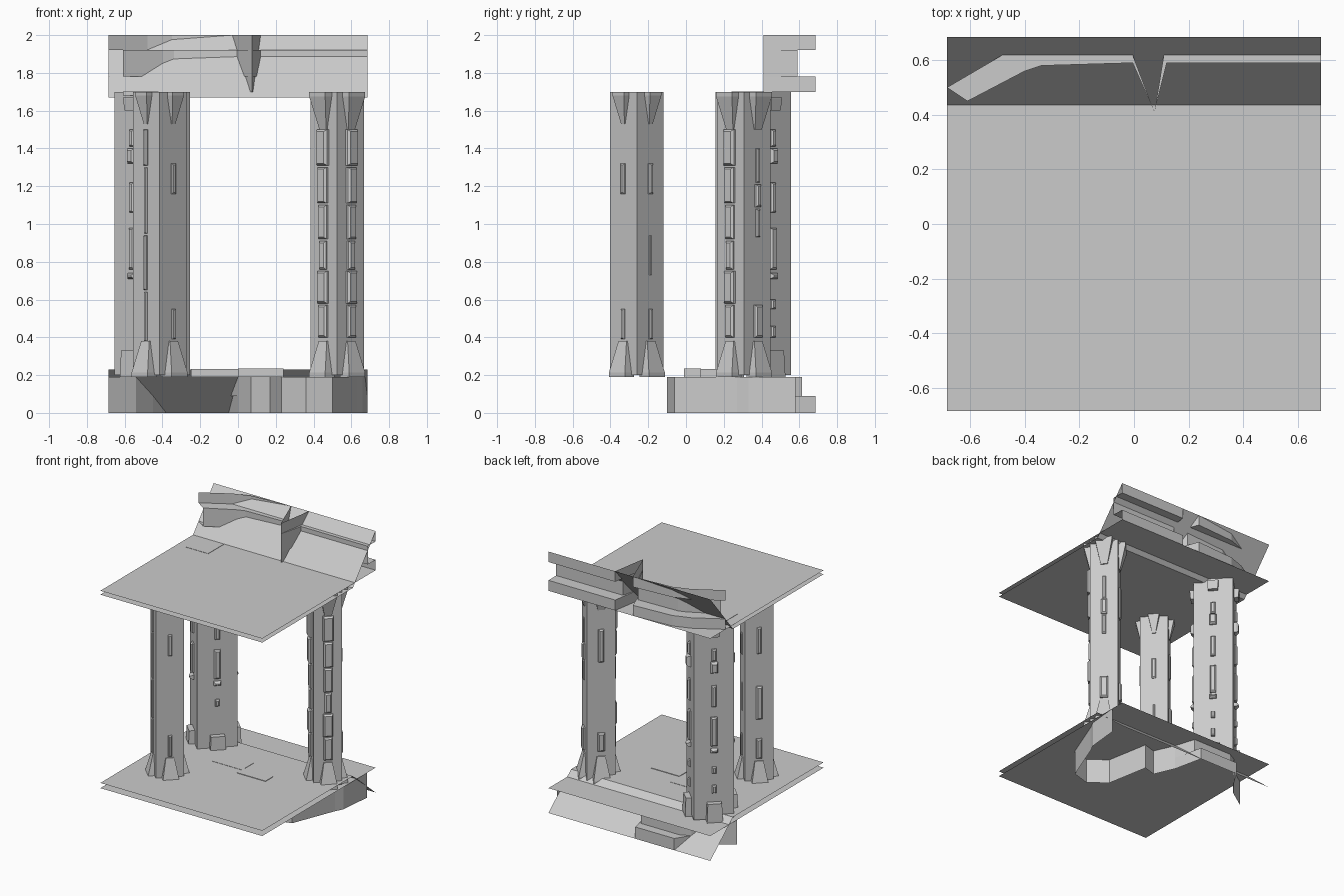
import bpy, bmesh
from math import radians
from mathutils import Vector, Matrix

if "Cube" in bpy.data.objects:
    bpy.data.objects.remove(bpy.data.objects["Cube"])

H = 0.685


def finish(name, bm, recalc=True):
    if recalc:
        bmesh.ops.recalc_face_normals(bm, faces=bm.faces[:])
    me = bpy.data.meshes.new(name)
    bm.to_mesh(me)
    bm.free()
    ob = bpy.data.objects.new(name, me)
    bpy.context.collection.objects.link(ob)
    return ob


def loft(bm, rows):
    """Skin quads between equally long rows of points."""
    vs = [[bm.verts.new(p) for p in r] for r in rows]
    for a, b in zip(vs, vs[1:]):
        for i in range(len(a) - 1):
            bm.faces.new((a[i], a[i + 1], b[i + 1], b[i]))


def solid(bm, low, high, mat=Matrix()):
    """Closed six-sided block between two four-point ends."""
    a = [bm.verts.new(mat @ Vector(p)) for p in low]
    b = [bm.verts.new(mat @ Vector(p)) for p in high]
    bm.faces.new(a[::-1])
    bm.faces.new(b)
    for i in range(4):
        j = (i + 1) % 4
        bm.faces.new((a[i], a[j], b[j], b[i]))


def ring(x0, x1, w, z):
    return [(x0, -w / 2, z), (x1, -w / 2, z), (x1, w / 2, z), (x0, w / 2, z)]


def sheet(name, profile):
    """Flat sheets across the full width following a (y, z) profile."""
    bm = bmesh.new()
    loft(bm, [[(-H, y, z), (H, y, z)] for y, z in profile])
    return finish(name, bm)


# Floor and ceiling plates, with sloping banks at the back
sheet("floor_plate", [(-H, 0.19), (H, 0.19)])
sheet("floor_with_bank", [(-H, 0.23), (0.41, 0.23), (H, 0.0)])
sheet("ceiling_plate", [(-H, 1.70), (H, 1.70)])
sheet("ceiling_with_bank", [(-H, 1.67), (0.41, 1.67), (H, 2.0)])


def wall(name, profile, paths):
    """Upright wall: profile is (path index, z)."""
    bm = bmesh.new()
    loft(bm, [[(x, y, z) for x, y in paths[i]] for i, z in profile])
    return finish(name, bm)


# Upper back wall with a recessed groove and a pointed rib
outer = [(-H, 0.5), (-0.48, 0.62), (-0.35, 0.665), (-0.03, H),
         (0.075, 0.41), (0.12, H), (H, H)]
inner = [(-0.61, 0.45), (-0.4, 0.56), (-0.34, 0.58), (-0.005, 0.59),
         (0.075, 0.41), (0.12, 0.59), (H, 0.59)]
wall("upper_grooved_wall",
     [(0, 2.0), (0, 1.92), (1, 1.92), (1, 1.78), (0, 1.78), (0, 1.70)],
     [outer, inner])

# Lower winding wall with a step
outer = [(-H, 0.36), (-0.54, 0.458), (-0.45, 0.577), (-0.38, H), (-0.05, H),
         (0.0, 0.458), (0.07, 0.3), (0.17, 0.33), (0.23, 0.0), (0.36, -0.1),
         (0.5, -0.06), (0.63, 0.27), (0.66, 0.33), (H, 0.58)]
inner = [(x, min(y, 0.615)) for x, y in outer]
wall("lower_winding_wall", [(0, 0.0), (0, 0.09), (1, 0.09), (1, 0.19)],
     [outer, inner])


def column(name, cx, cy, side, foot, head, blocks):
    """Square column turned 45 degrees, with feet, heads and face blocks.
    foot, head: (near z, far z, width, far width, depth, far depth)
    blocks: face index -> list of (z0, z1, width, depth)"""
    bm = bmesh.new()
    base = Matrix.Translation((cx, cy, 0))
    h = side / 2
    turn = base @ Matrix.Rotation(radians(45), 4, 'Z')
    solid(bm, ring(-h, h, side, 0.2), ring(-h, h, side, 1.7), turn)
    for k in range(4):
        m = base @ Matrix.Rotation(radians(45 + 90 * k), 4, 'Z')
        for z0, z1, w0, w1, d0, d1 in (foot, head):
            lo, hi = (z0, w0, d0), (z1, w1, d1)
            mid = z0 + (z1 - z0) * 0.12
            # short upright plinth, then the taper
            for a, b in (((z0, w0, d0), (mid, w0, d0)),
                         ((mid, w0, d0), hi)):
                solid(bm, ring(h - 0.02, h + a[2], a[1], a[0]),
                      ring(h - 0.02, h + b[2], b[1], b[0]), m)
        for z0, z1, w, d in blocks.get(k, []):
            c = min(0.01, w * 0.25)

            def plate(x, i):
                return [(x, -w / 2 + i, z0 + i), (x, w / 2 - i, z0 + i),
                        (x, w / 2 - i, z1 - i), (x, -w / 2 + i, z1 - i)]
            solid(bm, plate(h - 0.01, 0), plate(h + d * 0.5, 0), m)
            solid(bm, plate(h + d * 0.5, 0), plate(h + d, c), m)
    return finish(name, bm)


flare = (0.19, 0.38, 0.12, 0.06, 0.05, 0.008)
crown = (1.70, 1.50, 0.12, 0.05, 0.05, 0.008)

# Right column: stacked stone blocks up the front faces
stack = [(0.40, 0.57, 0.06, 0.02), (0.58, 0.75, 0.07, 0.025),
         (0.76, 0.91, 0.05, 0.018), (0.92, 1.10, 0.06, 0.02),
         (1.11, 1.30, 0.065, 0.025), (1.31, 1.50, 0.075, 0.028)]
column("right_column", 0.525, 0.307, 0.2, flare, crown, {
    2: stack, 3: stack,
    0: [(0.40, 0.57, 0.055, 0.02), (0.93, 1.08, 0.03, 0.012),
        (1.09, 1.21, 0.04, 0.018), (1.22, 1.40, 0.025, 0.01)],
    1: [(0.42, 0.56, 0.05, 0.02), (1.1, 1.35, 0.04, 0.015)]})

# Front left column: a few thin strips
few = [(0.39, 0.55, 0.025, 0.012), (1.16, 1.32, 0.03, 0.012)]
column("front_left_column", -0.415, -0.26, 0.2, flare,
       (1.70, 1.53, 0.085, 0.025, 0.04, 0.006), {
           0: few + [(0.73, 0.94, 0.015, 0.006)], 3: few,
           1: [(0.40, 0.55, 0.04, 0.018), (0.70, 0.95, 0.045, 0.02),
               (1.2, 1.4, 0.03, 0.012)],
           2: [(0.38, 0.64, 0.02, 0.01), (0.65, 0.94, 0.02, 0.014),
               (0.95, 1.3, 0.02, 0.01), (1.31, 1.5, 0.025, 0.016)]})

# Back left column: thicker, with low feet and small broken blocks
broken = [(0.40, 0.46, 0.03, 0.02), (0.55, 0.60, 0.03, 0.02),
          (0.71, 0.74, 0.05, 0.03), (0.76, 0.98, 0.045, 0.02),
          (1.06, 1.22, 0.035, 0.02), (1.32, 1.40, 0.05, 0.03),
          (1.41, 1.50, 0.035, 0.02)]
column("back_left_column", -0.455, 0.355, 0.283,
       (0.19, 0.33, 0.11, 0.10, 0.045, 0.04),
       (1.67, 1.60, 0.08, 0.07, 0.035, 0.03),
       {0: broken, 1: broken, 2: broken[2:], 3: broken[1:6]})

# Thin patches on the floor and the ceiling top
for name, x0, x1, y0, y1, z0, z1 in (
        ("floor_patch_left", -0.25, 0.0, 0.05, 0.19, 0.19, 0.232),
        ("floor_patch_right", 0.0, 0.24, -0.01, 0.08, 0.19, 0.234),
        ("ceiling_patch", -0.61, -0.42, 0.24, 0.43, 1.68, 1.702)):
    bm = bmesh.new()
    m = Matrix.Translation((0, (y0 + y1) / 2, 0))
    solid(bm, ring(x0, x1, y1 - y0, z0), ring(x0, x1, y1 - y0, z1), m)
    finish(name, bm)
